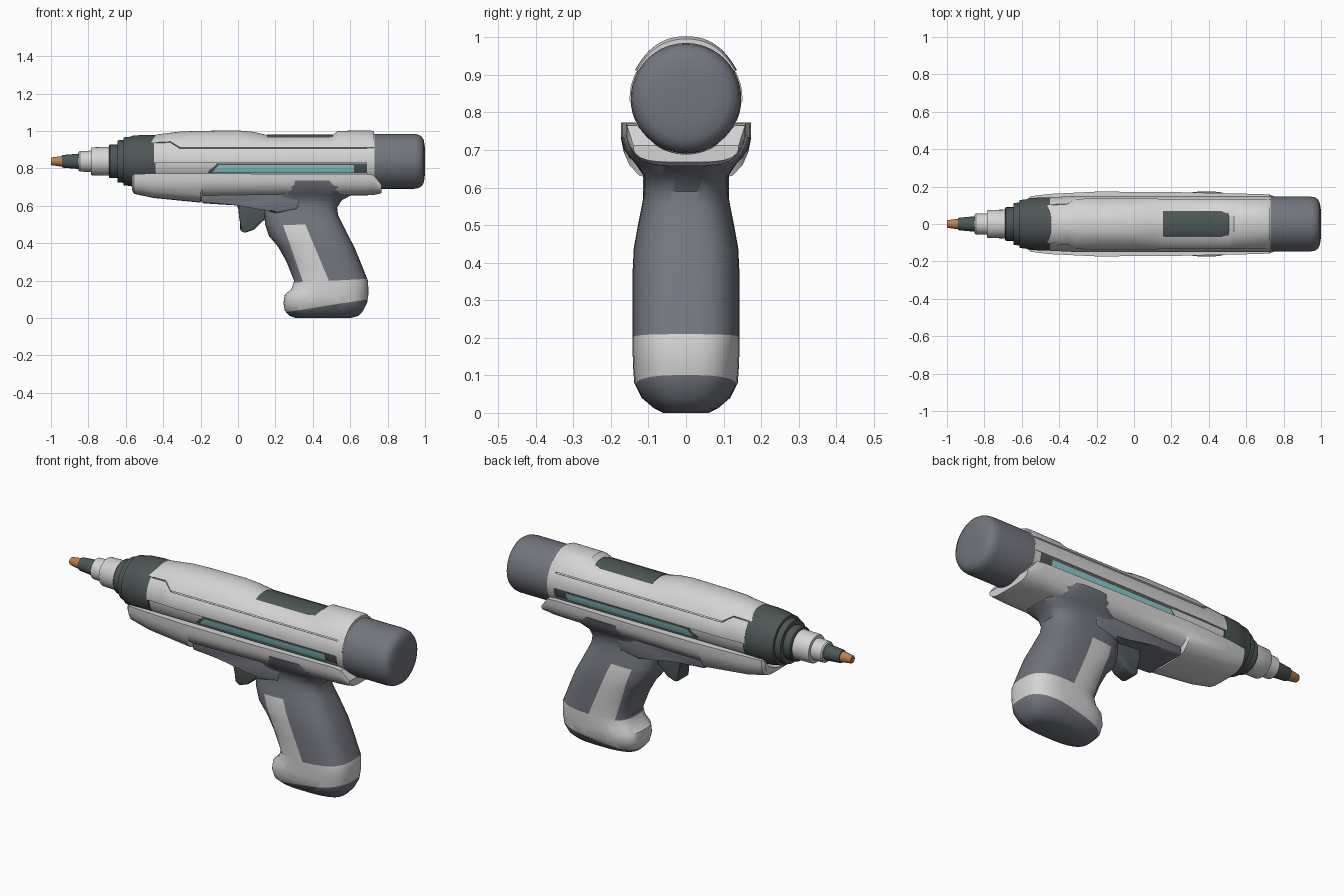
import bpy, bmesh, math
from mathutils import Vector

if "Cube" in bpy.data.objects:
    bpy.data.objects.remove(bpy.data.objects["Cube"])

def material(name, rgb):
    m = bpy.data.materials.new(name)
    m.diffuse_color = (*rgb, 1)
    m.use_nodes = True
    m.node_tree.nodes["Principled BSDF"].inputs["Base Color"].default_value = m.diffuse_color
    return m

WHITE = material("light_grey", (0.66, 0.66, 0.66))
SLATE = material("slate_grey", (0.17, 0.18, 0.21))
DARK = material("dark_green_grey", (0.075, 0.095, 0.093))
CYAN = material("pale_cyan", (0.27, 0.62, 0.64))
COPPER = material("copper", (0.50, 0.22, 0.08))
ZC = 0.838  # height of the barrel axis


def finish(name, bm, mats, angle=35):
    bmesh.ops.recalc_face_normals(bm, faces=bm.faces)
    me = bpy.data.meshes.new(name)
    bm.to_mesh(me)
    bm.free()
    ob = bpy.data.objects.new(name, me)
    bpy.context.collection.objects.link(ob)
    for m in mats:
        me.materials.append(m)
    bpy.ops.object.select_all(action='DESELECT')
    ob.select_set(True)
    bpy.context.view_layer.objects.active = ob
    bpy.ops.object.shade_smooth_by_angle(angle=math.radians(angle))
    return ob


def loft_bm(rings):
    bm = bmesh.new()
    vs = [[bm.verts.new(p) for p in r] for r in rings]
    n = len(vs[0])
    for a, b in zip(vs, vs[1:]):
        for i in range(n):
            j = (i + 1) % n
            bm.faces.new((a[i], a[j], b[j], b[i]))
    bm.faces.new(vs[0])
    bm.faces.new(vs[-1])
    return bm


def loft(name, rings, mat, angle=35):
    return finish(name, loft_bm(rings), [mat], angle)


def lathe(name, profile, mat, n=48):
    return loft(name, [[(x, r * math.cos(k * math.tau / n), ZC + r * math.sin(k * math.tau / n))
                        for k in range(n)] for x, r in profile], mat)


def sector(name, stations, mat, side=1, n=24):
    """Curved plate round the barrel; station = x, start deg, end deg, inner r, edge r, crown r."""
    rings = []
    for x, a0, a1, ri, re, rc in stations:
        outer, inner = [], []
        for k in range(n + 1):
            t = k / n
            a = math.radians(a0 + (a1 - a0) * t)
            w = min(1, 2.6 * min(t, 1 - t))
            w = w * w * (3 - 2 * w)
            r = re + (rc - re) * w
            c, s = math.cos(a) * side, math.sin(a)
            outer.append((x, r * c, ZC + r * s))
            inner.append((x, ri * c, ZC + ri * s))
        rings.append(outer + inner[::-1])
    return loft(name, rings, mat)


def slab(name, outline, half, mat, bevel):
    bm = loft_bm([[(x, y, z) for x, z in outline] for y in (-half, half)])
    bmesh.ops.bevel(bm, geom=bm.edges[:], offset=bevel, segments=3, affect='EDGES', profile=0.5)
    return finish(name, bm, [mat], 40)


# Barrel, rear cap and stepped nose
lathe("barrel_body", [(-0.46, 0.134), (-0.3, 0.138), (0.728, 0.138)], WHITE)
lathe("rear_cap", [(0.725, 0.147), (0.94, 0.147), (0.965, 0.143), (0.983, 0.132),
                   (0.994, 0.112), (0.999, 0.075), (1.0, 0.02)], SLATE)
lathe("rear_collar", [(0.69, 0.148), (0.73, 0.148)], WHITE)
lathe("nose_collar", [(-0.69, 0.085), (-0.685, 0.09), (-0.645, 0.09), (-0.644, 0.112), (-0.612, 0.115),
                      (-0.611, 0.128), (-0.575, 0.132), (-0.565, 0.137), (-0.5, 0.142), (-0.44, 0.142)], DARK)
lathe("nose_sleeve", [(-0.852, 0.05), (-0.846, 0.055), (-0.786, 0.057), (-0.785, 0.072),
                      (-0.78, 0.075), (-0.68, 0.077)], WHITE)
lathe("nozzle", [(-0.94, 0.032), (-0.935, 0.034), (-0.84, 0.042)], DARK)
lathe("nozzle_tip", [(-1.0, 0.018), (-0.995, 0.021), (-0.95, 0.027), (-0.93, 0.028)], COPPER)

# Top shell with a dipped window bay and a raised rear block
crown = [(-0.475, 45, .141, .137), (-0.4, 45, .146, .148), (-0.36, 45, .149, .153), (-0.31, 29, .154, .159),
         (-0.2, 29, .155, .163), (0.0, 29, .155, .165), (0.08, 29, .155, .158), (0.155, 29, .154, .141),
         (0.505, 29, .154, .141), (0.535, 29, .154, .163), (0.71, 29, .154, .165), (0.728, 29, .15, .158)]
sector("top_shell", [(x, a, 180 - a, 0.125, e, h) for x, a, e, h in crown], WHITE, n=40)
sector("top_window", [(x, a, 180 - a, 0.137, 0.144, 0.144)
                      for x, a in ((0.155, 56), (0.17, 50), (0.47, 50), (0.518, 68))], DARK)

# Side bands, light slots and light strips on both sides
for side, tag in ((-1, "front"), (1, "back")):
    sector("side_band_" + tag, [(-0.45, -3, 43, .13, .143, .143), (-0.36, -3, 43, .13, .147, .147),
                                (-0.31, -3, 27, .13, .15, .15), (0.728, -3, 27, .13, .15, .15)], WHITE, side)
    sector("light_slot_" + tag, [(-0.16, -26, -23, .135, .141, .141), (-0.11, -26, -5, .135, .141, .141),
                                 (0.69, -26, -5, .135, .141, .141)], DARK, side)
    sector("light_strip_" + tag, [(-0.135, -25, -22, .138, .145, .145), (-0.105, -25, -8, .138, .145, .145),
                                  (0.62, -25, -8, .138, .145, .145)], CYAN, side)

# Lower cradle: U-shaped shell hugging the barrel
shape = [(1, 1), (1, .72), (.96, .5), (.87, .27), (.72, .1), (.5, .02), (.25, 0)]
rings = []
for x, top, bot, w in ((-0.567, .762, .684, .135), (-0.555, .77, .664, .148), (-0.45, .773, .642, .161),
                       (-0.2, .773, .617, .173), (-0.19, .773, .645, .173), (0.2, .771, .652, .171),
                       (0.68, .771, .656, .16), (0.725, .765, .658, .157), (0.768, .712, .668, .14)):
    outer = [(x, f * w, bot + g * (top - bot)) for f, g in shape]
    a0 = math.asin((top - ZC) / 0.149)
    inner = [(x, .149 * math.cos(a), ZC + .149 * math.sin(a))
             for a in (a0 + (-math.pi / 2 - a0) * k / 8 for k in range(9))]
    flip = lambda pts: [(p[0], -p[1], p[2]) for p in pts]
    rings.append(outer + flip(outer)[::-1] + flip(inner) + inner[-2::-1])
loft("lower_cradle", rings, WHITE, 30)

# Underside mount, trigger
slab("grip_mount", [(-0.2, .68), (-0.195, .614), (0.0, .602), (0.13, .59), (0.2, .56), (0.32, .58), (0.34, .68)],
     0.115, SLATE, 0.012)
slab("trigger", [(-0.01, .615), (0.015, .55), (0.01, .47), (0.035, .455), (0.085, .472), (0.145, .53), (0.145, .615)],
     0.045, DARK, 0.01)

# Grip: stacked rounded sections (z, front x, back x, half width)
rings = []
for z, x0, x1, w in ((0.0, .31, .60, .06), (0.012, .275, .645, .085), (0.04, .25, .67, .118), (0.08, .243, .69, .138),
                     (0.125, .25, .697, .141), (0.155, .285, .697, .142), (0.2, .30, .695, .142), (0.3, .26, .655, .142),
                     (0.38, .215, .622, .142), (0.44, .165, .59, .139), (0.5, .145, .56, .128), (0.55, .14, .535, .118),
                     (0.59, .135, .53, .111), (0.63, .13, .555, .112), (0.66, .15, .61, .132),
                     (0.7, .18, .62, .165), (0.735, .20, .575, .174)):
    ring = []
    for k in range(48):
        c, s = math.cos(k * math.tau / 48), math.sin(k * math.tau / 48)
        e = 2 / 2.9
        ring.append(((x0 + x1) / 2 + (x1 - x0) / 2 * math.copysign(abs(c) ** e, c),
                     w * math.copysign(abs(s) ** e, s), z))
    rings.append(ring)
bm = loft_bm(rings)
# Seams cut as planes through two (x, z) points
seams = {"neck": ((.2, .495), (.6, .51)), "base": ((.3, .19), (.7, .21)), "pad": ((.36, .5), (.49, .19)),
         "strip": ((.24, .5), (.345, .2)), "foot": ((.25, .03), (.69, .1))}
def above(key, p):
    (xa, za), (xb, zb) = seams[key]
    return (xb - xa) * (p.z - za) - (zb - za) * (p.x - xa) > 0
for (xa, za), (xb, zb) in seams.values():
    bmesh.ops.bisect_plane(bm, geom=bm.verts[:] + bm.edges[:] + bm.faces[:], dist=1e-5,
                           plane_co=(xa, 0, za), plane_no=Vector((za - zb, 0, xb - xa)).normalized())
for f in bm.faces:
    p = f.calc_center_median()
    if above("neck", p) or not above("foot", p):
        f.material_index = 1
    elif above("base", p):
        f.material_index = 1 if above("pad", p) or not above("strip", p) else 0
finish("grip", bm, [WHITE, SLATE], 38)
